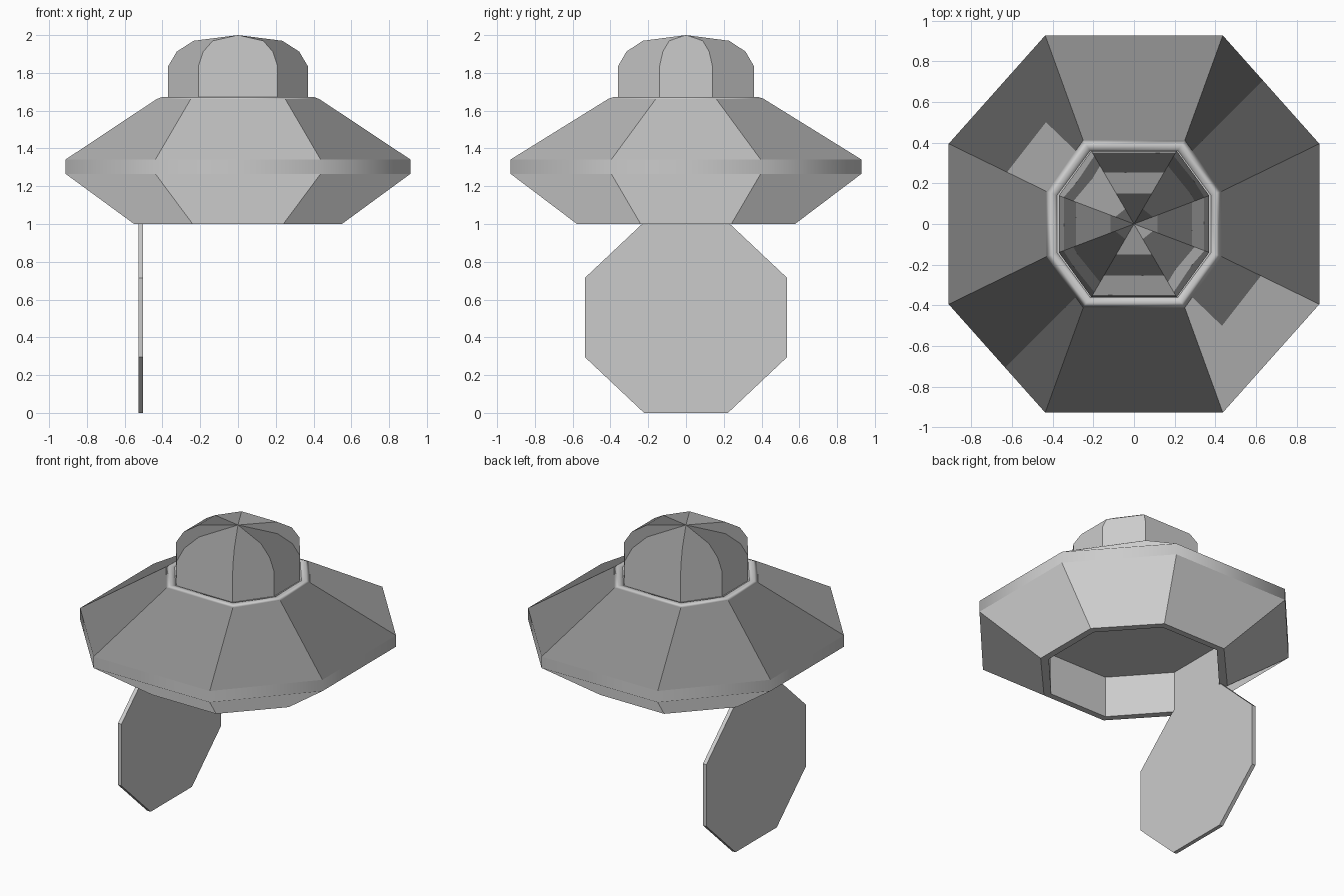
import bpy
import bmesh
from mathutils import Matrix, Vector

if "Cube" in bpy.data.objects:
    bpy.data.objects.remove(bpy.data.objects["Cube"], do_unlink=True)

grey = bpy.data.materials.new("plain grey")
grey.use_nodes = True
grey.diffuse_color = (0.6, 0.6, 0.6, 1)
grey.node_tree.nodes["Principled BSDF"].inputs["Base Color"].default_value = (0.6, 0.6, 0.6, 1)

UP = Vector((0, 0, 1))


def octagon(front, side, z, scale=1.0):
    """Eight points from one front corner (x, y) and one side corner (x, y)."""
    (fx, fy), (sx, sy) = front, side
    corners = [(fx, -fy), (sx, -sy), (sx, sy), (fx, fy),
               (-fx, fy), (-sx, sy), (-sx, -sy), (-fx, -fy)]
    return [(x * scale, y * scale, z) for x, y in corners]


def loft(name, rings, apex=None, matrix=None):
    """Skin a stack of octagons; close it with caps or a pointed top."""
    bm = bmesh.new()
    loops = [[bm.verts.new(p) for p in ring] for ring in rings]
    for low, high in zip(loops, loops[1:]):
        for i in range(8):
            j = (i + 1) % 8
            bm.faces.new((low[i], low[j], high[j], high[i]))
    bm.faces.new(loops[0][::-1])
    if apex is None:
        bm.faces.new(loops[-1])
    else:
        tip = bm.verts.new((0, 0, apex))
        for i in range(8):
            bm.faces.new((loops[-1][i], loops[-1][(i + 1) % 8], tip))
    if matrix:
        bm.transform(matrix)
    bmesh.ops.recalc_face_normals(bm, faces=bm.faces)
    mesh = bpy.data.meshes.new(name)
    bm.to_mesh(mesh)
    bm.free()
    mesh.materials.append(grey)
    obj = bpy.data.objects.new(name, mesh)
    bpy.context.collection.objects.link(obj)
    return obj


def shade(obj, rule):
    """Set corner normals; rule gets the band, ring, face normal and point."""
    mesh = obj.data
    normals = [None] * len(mesh.loops)
    for poly in mesh.polygons:
        poly.use_smooth = True
        for corner in poly.loop_indices:
            vert = mesh.loops[corner].vertex_index
            normals[corner] = rule(poly.index // 8, vert // 8,
                                   poly.normal.copy(), mesh.vertices[vert].co)
    mesh.normals_split_custom_set(normals)


def outward(v):
    return Vector((v.x, v.y, 0)).normalized()


def hull_shading(band, ring, normal, point):
    if band in (2, 4):                    # underside and upper slope
        return outward(normal)
    if band == 3:                         # rim runs smoothly around
        return outward(point)
    if band in (5, 6):                    # lip rolls over from outside to inside
        side = outward(point)
        return {5: side, 6: UP, 7: (UP - side).normalized()}[ring]
    return normal


def dome_shading(band, ring, normal, point):
    return normal if normal.z < -0.9 else outward(normal)


hatch_front, hatch_side = (0.218, 0.535), (0.505, 0.215)
rim_front, rim_side = (0.437, 0.928), (0.912, 0.395)

# Hull: recess ceiling, recess mouth, underside, rim band, shoulder, rounded lip
hull = loft("saucer_hull", [
    octagon(hatch_front, hatch_side, 1.28),
    octagon(hatch_front, hatch_side, 1.0),
    octagon((0.24, 0.577), (0.55, 0.24), 1.0),
    octagon(rim_front, rim_side, 1.265),
    octagon(rim_front, rim_side, 1.342),
    octagon((0.25, 0.412), (0.43, 0.16), 1.662),
    octagon((0.232, 0.385), (0.402, 0.15), 1.672),
    octagon((0.215, 0.362), (0.378, 0.142), 1.668),
])
shade(hull, hull_shading)

# Cockpit dome, each sector shaded as one panel
dome_steps = [(1.66, 1.0), (1.835, 1.0), (1.913, 0.875), (1.97, 0.635)]
dome = loft("cockpit_dome",
            [octagon((0.21, 0.36), (0.37, 0.14), z, s) for z, s in dome_steps],
            apex=2.0)
shade(dome, dome_shading)

# Hatch hanging open from the right edge of the recess
hang = Matrix.Translation((-0.502, 0, 0.505)) @ Matrix.Rotation(-1.5707963, 4, 'Y')
loft("hanging_hatch",
     [octagon((0.21, 0.535), (0.505, 0.222), z) for z in (0, 0.026)],
     matrix=hang)
